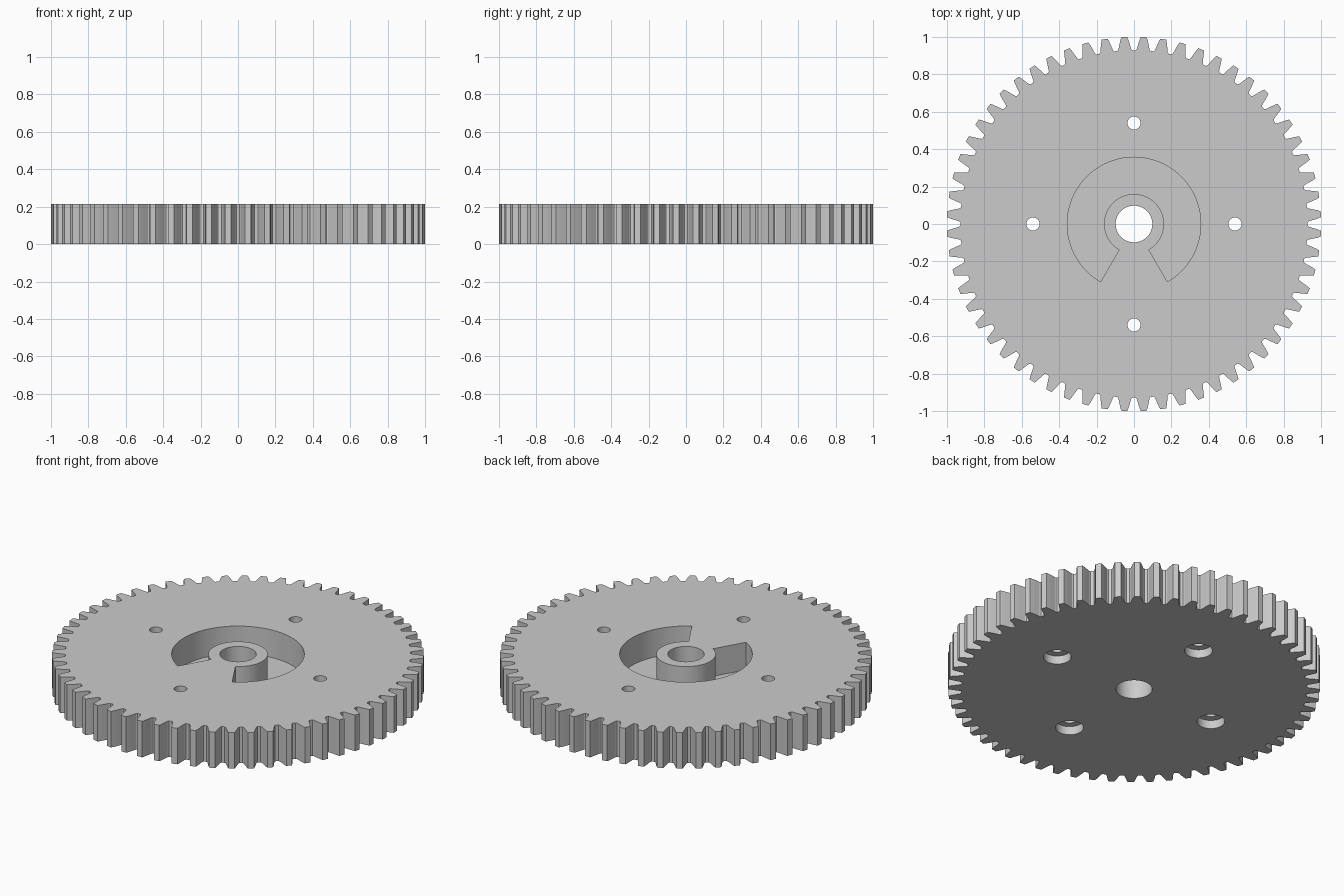
import bpy
import bmesh
from math import cos, sin, radians

cube = bpy.data.objects.get("Cube")
if cube:
    bpy.data.objects.remove(cube, do_unlink=True)

HEIGHT = 0.214
TEETH = 60
FLOOR = 0.05          # pocket floor height
OVER = 0.1            # how far cutters reach past the surface

steel = bpy.data.materials.new("light_grey")
steel.use_nodes = True
GREY = (0.6, 0.6, 0.6, 1)
steel.diffuse_color = GREY
steel.node_tree.nodes["Principled BSDF"].inputs["Base Color"].default_value = GREY


def polar(radius, degrees, centre=(0, 0)):
    a = radians(degrees)
    return (centre[0] + radius * cos(a), centre[1] + radius * sin(a))


def circle(radius, centre=(0, 0), steps=64):
    return [polar(radius, 360 * i / steps, centre) for i in range(steps)]


def prism(name, outline, bottom, top):
    """Extrude a counter-clockwise outline from bottom to top."""
    bm = bmesh.new()
    face = bm.faces.new([bm.verts.new((x, y, bottom)) for x, y in outline])
    moved = bmesh.ops.extrude_face_region(bm, geom=[face])["geom"]
    verts = [v for v in moved if isinstance(v, bmesh.types.BMVert)]
    bmesh.ops.translate(bm, verts=verts, vec=(0, 0, top - bottom))
    bmesh.ops.recalc_face_normals(bm, faces=bm.faces)
    mesh = bpy.data.meshes.new(name)
    bm.to_mesh(mesh)
    bm.free()
    mesh.materials.append(steel)
    obj = bpy.data.objects.new(name, mesh)
    bpy.context.collection.objects.link(obj)
    return obj


def cut(target, cutter):
    """Subtract the cutter, then remove it."""
    cutter.hide_render = True
    mod = target.modifiers.new("cut", 'BOOLEAN')
    mod.operation = 'DIFFERENCE'
    mod.solver = 'EXACT'
    mod.object = cutter
    bpy.context.view_layer.objects.active = target
    bpy.ops.object.modifier_apply(modifier=mod.name)
    bpy.data.objects.remove(cutter, do_unlink=True)


# Toothed rim: half a tooth as (radius, degrees from its centre line)
half_tooth = [(1.0005, 0.92), (0.985, 1.25), (0.968, 1.55),
              (0.948, 1.88), (0.936, 2.1), (0.929, 2.45)]
tooth = [(r, -a) for r, a in reversed(half_tooth)] + half_tooth
pitch = 360 / TEETH
rim = [polar(r, (i + 0.5) * pitch + a) for i in range(TEETH) for r, a in tooth]
gear = prism("gear_wheel", rim, 0, HEIGHT)

# C-shaped pocket around the hub, leaving a wedge at the front
START, END, STEPS = -60, 240, 80
angles = [START + (END - START) * i / STEPS for i in range(STEPS + 1)]
pocket = [polar(0.357, a) for a in angles]
pocket += [polar(0.16, a) for a in reversed(angles)]
cut(gear, prism("pocket_cutter", pocket, FLOOR, HEIGHT + OVER))

# Axle bore
cut(gear, prism("bore_cutter", circle(0.098), -OVER, HEIGHT + OVER))

# Four bolt holes, each with a wide recess underneath
for i in range(4):
    centre = polar(0.54, 90 * i)
    cut(gear, prism("bolt_cutter", circle(0.035, centre, 32), -OVER, HEIGHT + OVER))
    cut(gear, prism("recess_cutter", circle(0.075, centre, 48), -OVER, 0.05))

# Smooth round walls, keep edges sharp
bpy.ops.object.select_all(action='DESELECT')
gear.select_set(True)
bpy.context.view_layer.objects.active = gear
bpy.ops.object.shade_smooth_by_angle(angle=radians(15))
